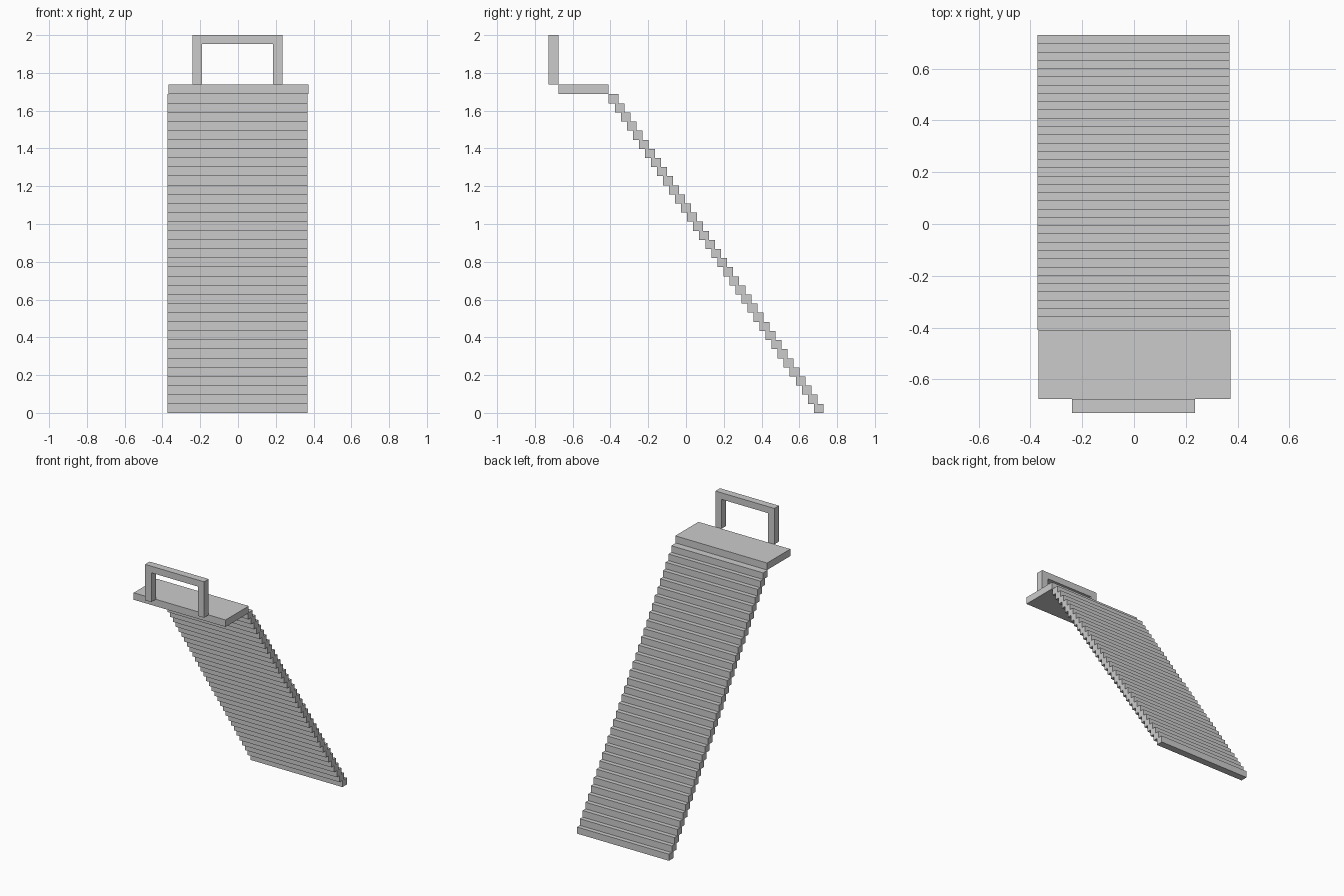
import bpy

if "Cube" in bpy.data.objects:
    bpy.data.objects.remove(bpy.data.objects["Cube"])


def box(name, x0, x1, y0, y1, z0, z1):
    bpy.ops.mesh.primitive_cube_add(
        size=1, location=((x0 + x1) / 2, (y0 + y1) / 2, (z0 + z1) / 2))
    ob = bpy.context.object
    ob.name = name
    ob.scale = (x1 - x0, y1 - y0, z1 - z0)
    bpy.ops.object.transform_apply(location=False, rotation=False, scale=True)
    return ob


COUNT = 35
TOP = 1.687           # top of the highest step
DEPTH = 0.052
RISE = TOP / COUNT
RUN = (0.677 + 0.409) / (COUNT - 1)

# Staircase: one tread repeated up and towards the front
step = box("steps", -0.373, 0.369, 0.677, 0.677 + DEPTH, 0, RISE)
arr = step.modifiers.new("repeat", 'ARRAY')
arr.count = COUNT
arr.use_relative_offset = False
arr.use_constant_offset = True
arr.constant_offset_displace = (0, -RUN, RISE)

# Landing at the top of the stairs
DECK = 1.738
box("landing", -0.369, 0.373, -0.676, -0.409, TOP, DECK)

# Railing on the front edge of the landing
Y0, Y1 = -0.729, -0.676
box("rail_post_left", -0.240, -0.190, Y0, Y1, DECK, 2.0)
box("rail_post_right", 0.186, 0.236, Y0, Y1, DECK, 2.0)
box("rail_top_bar", -0.190, 0.186, Y0, Y1, 1.952, 2.0)
